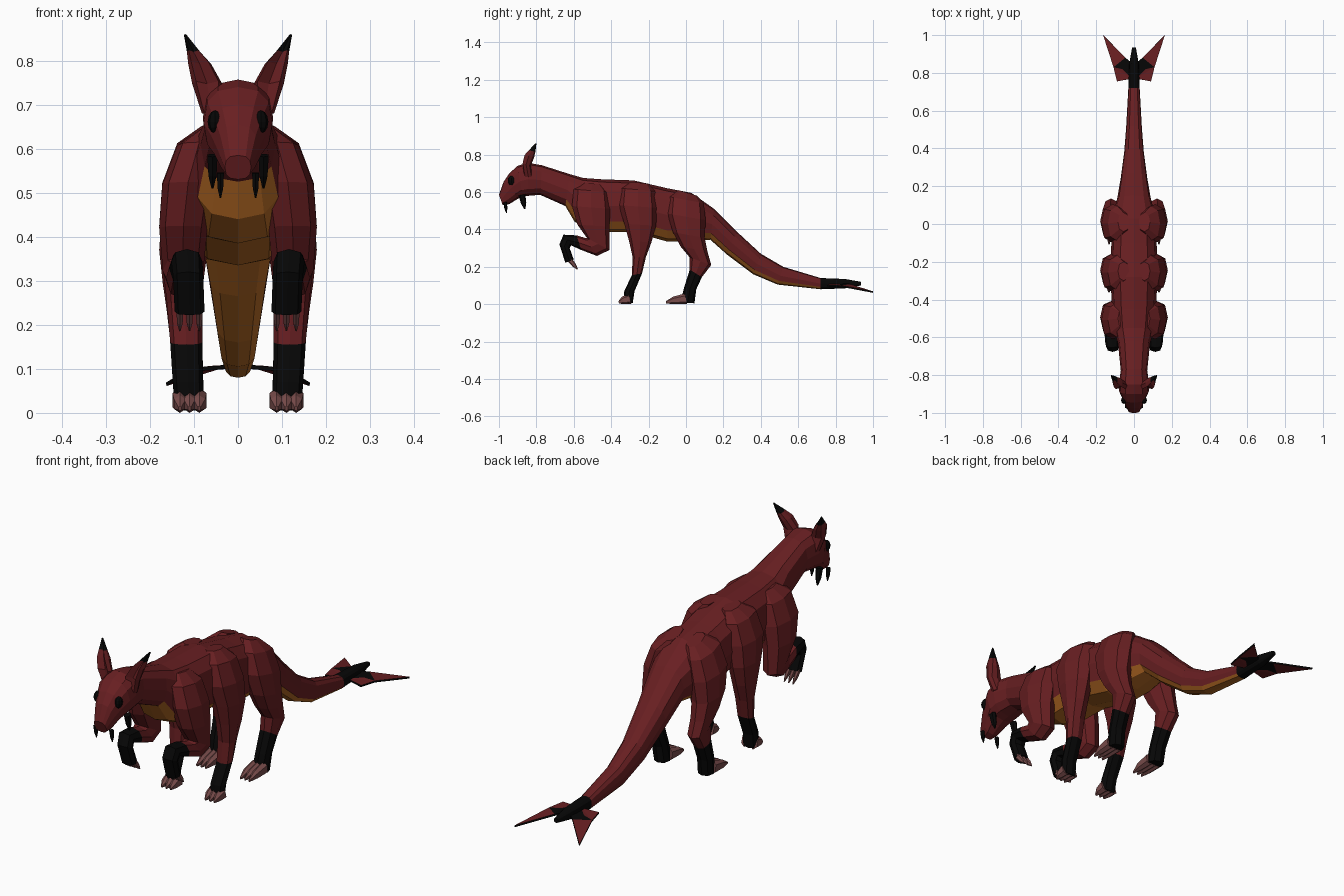
import bpy, bmesh, math
from mathutils import Vector

if "Cube" in bpy.data.objects:
    bpy.data.objects.remove(bpy.data.objects["Cube"])


def material(name, rgb):
    m = bpy.data.materials.new(name)
    m.diffuse_color = (*rgb, 1)
    m.use_nodes = True
    m.node_tree.nodes["Principled BSDF"].inputs["Base Color"].default_value = m.diffuse_color
    return m


MATS = [material("dark_red_hide", (0.138, 0.0135, 0.0155)),
        material("orange_belly", (0.47, 0.145, 0.018)),
        material("dull_pink_claw", (0.19, 0.072, 0.070)),
        material("black", (0.002, 0.002, 0.002))]
RED, ORANGE, CLAW, BLACK = range(4)


def finish(name, bm, mirror=True):
    bmesh.ops.recalc_face_normals(bm, faces=bm.faces[:])
    me = bpy.data.meshes.new(name)
    bm.to_mesh(me)
    bm.free()
    for m in MATS:
        me.materials.append(m)
    ob = bpy.data.objects.new(name, me)
    bpy.context.collection.objects.link(ob)
    if mirror:
        ob.modifiers.new("mirror", 'MIRROR').use_mirror_merge = False
    return ob


def loft(bm, rings, sides, colour, power=0.85, dent=0.0):
    """Ring = (y1, z1, y2, z2, half width, centre x): first point is top/front, second bottom/back."""
    rows = []
    for n, (y1, z1, y2, z2, w, xc) in enumerate(rings):
        p, q = Vector((xc, y1, z1)), Vector((xc, y2, z2))
        mid, half, row = (p + q) / 2, (p - q) / 2, []
        for k in range(sides):
            a = math.tau * k / sides
            c = math.copysign(abs(math.cos(a)) ** power, math.cos(a))
            s = math.copysign(abs(math.sin(a)) ** power, math.sin(a))
            if k == 0 and 0 < n < len(rings) - 1:
                c -= dent
            row.append(bm.verts.new(mid + half * c + Vector((w * s, 0, 0))))
        rows.append(row)
    for i in range(len(rows) - 1):
        for k in range(sides):
            l = (k + 1) % sides
            f = bm.faces.new((rows[i][k], rows[i][l], rows[i + 1][l], rows[i + 1][k]))
            f.material_index = colour(i, k)
    for row, i in ((rows[0], 0), (rows[-1], len(rows) - 2)):
        bm.faces.new(row).material_index = colour(i, 0)


def spike(bm, x, base, tip, depth, width, colour):
    """Tapered claw or fang between two (y, z) points, kept above the floor."""
    b, t = Vector(base), Vector(tip)
    side = (t - b).normalized().orthogonal() * depth
    rings = []
    for u, s in ((0, 1), (0.6, 0.8), (1, 0.2)):
        p, q = b.lerp(t, u) + side * s, b.lerp(t, u) - side * s
        rings.append((p.x, max(p.y, 0), q.x, max(q.y, 0), width * s, x))
    loft(bm, rings, 6, lambda i, k: colour)


# Head, neck, trunk and tail in one skin, orange along the underside
head = [(-1.0, .585, -.98, .53, .03), (-.975, .655, -.945, .535, .045),
        (-.945, .70, -.905, .56, .061), (-.90, .74, -.875, .575, .078),
        (-.85, .757, -.84, .58, .08), (-.77, .743, -.78, .585, .07)]
trunk = [(-.62, .695, -.645, .525, .085), (-.55, .675, -.595, .44, .102),
         (-.45, .668, -.48, .385, .115), (-.28, .662, -.28, .385, .125),
         (-.10, .62, -.10, .335, .12), (.03, .595, .02, .335, .118)]
tail = [(.15, .51, .13, .345, .088), (.27, .39, .22, .265, .07),
        (.40, .27, .36, .16, .052), (.52, .20, .49, .105, .042),
        (.72, .14, .72, .08, .03), (.85, .135, .85, .085, .025),
        (.935, .12, .935, .10, .01)]


def spine_colour(i, k):
    if i >= 16:
        return BLACK
    return ORANGE if i >= 6 and 4 <= k <= 7 else RED


bm = bmesh.new()
loft(bm, [r + (0,) for r in head + trunk + tail], 12, spine_colour, 0.78)
finish("body", bm, False)

# Shared shoulder / hip shape, relative to the joint
upper = [(-.04, .655, .06, .645, .03, .055), (-.09, .62, .095, .605, .05, .088),
         (-.10, .53, .105, .515, .059, .113), (-.07, .43, .10, .42, .055, .124)]


def limb(name, y, dz, tilt, lower):
    rings = [(a + y, b + dz, c + y, d + dz - tilt, w, x) for a, b, c, d, w, x in upper]
    for n, r in enumerate(lower):
        u = n / (len(lower) - 1)
        rings.append(r + (.046 - .026 * u + .014 * u * u, .125 - .015 * u))
    bm = bmesh.new()
    loft(bm, rings, 8, lambda i, k: BLACK if i >= 6 else RED)
    finish(name, bm)


# Three pairs of limbs with black socks
limb("front_arms", -.51, -.005, 0, [
    (-.53, .355, -.41, .29), (-.54, .355, -.475, .258), (-.585, .368, -.56, .29),
    (-.655, .372, -.615, .315), (-.677, .32, -.622, .30), (-.645, .222, -.60, .238)])
limb("middle_legs", -.26, 0, 0, [
    (-.305, .34, -.185, .33), (-.285, .25, -.215, .25), (-.29, .155, -.235, .165),
    (-.33, .07, -.275, .07), (-.335, .01, -.285, .006)])
limb("hind_legs", 0, -.045, .02, [
    (-.03, .31, .115, .28), (.02, .25, .135, .21), (.02, .185, .085, .145),
    (-.01, .09, .055, .08), (-.03, .01, .045, .005)])

# Three claws on each hand and foot
for name, base, tip, depth, width in (
        ("hand_claws", (-.622, .238), (-.58, .187), .014, .009),
        ("middle_toes", (-.30, .028), (-.36, .010), .030, .019),
        ("hind_toes", (0, .028), (-.107, .010), .030, .019)):
    bm = bmesh.new()
    for x in (.088, .110, .132):
        spike(bm, x, base, tip, depth, width, CLAW)
    finish(name, bm)

# Ears with dented front and black tips
bm = bmesh.new()
loft(bm, [(-.865, .68, -.82, .68, .022, .060), (-.88, .755, -.83, .74, .034, .070),
          (-.87, .80, -.812, .785, .026, .087), (-.845, .825, -.805, .815, .015, .101),
          (-.805, .86, -.80, .858, .003, .120)], 8,
     lambda i, k: BLACK if i >= 3 else RED, dent=1.0)
finish("ears", bm)

# Eyes
bm = bmesh.new()
bmesh.ops.create_uvsphere(bm, u_segments=8, v_segments=6, radius=1)
for v in bm.verts:
    v.co = Vector((.052 + .017 * v.co.x, -.933 + .020 * v.co.y, .661 + .026 * v.co.z))
for f in bm.faces:
    f.material_index = BLACK
finish("eyes", bm)

# Front fangs and cheek tusks
bm = bmesh.new()
spike(bm, .040, (-.967, .545), (-.96, .488), .010, .009, BLACK)
spike(bm, .058, (-.877, .585), (-.862, .51), .018, .013, BLACK)
finish("fangs", bm)

# Tail fins, thin swept plates with black edges
bm = bmesh.new()
A, B, C, D, E, F, G = [bm.verts.new(p) for p in (
    (.01, .77, .105), (.09, .755, .100), (.108, .83, .097),
    (.163, 1.0, .065), (.045, .88, .103), (.01, .85, .11), (.06, .82, .103))]
for verts, colour in (((A, B, C), RED), ((A, C, G), RED), ((G, C, E), BLACK),
                      ((A, G, E, F), BLACK), ((C, D, E), RED)):
    bm.faces.new(verts).material_index = colour
solid = finish("tail_fins", bm).modifiers.new("thickness", 'SOLIDIFY')
solid.thickness, solid.offset, solid.material_offset_rim = 0.008, 0, 3
